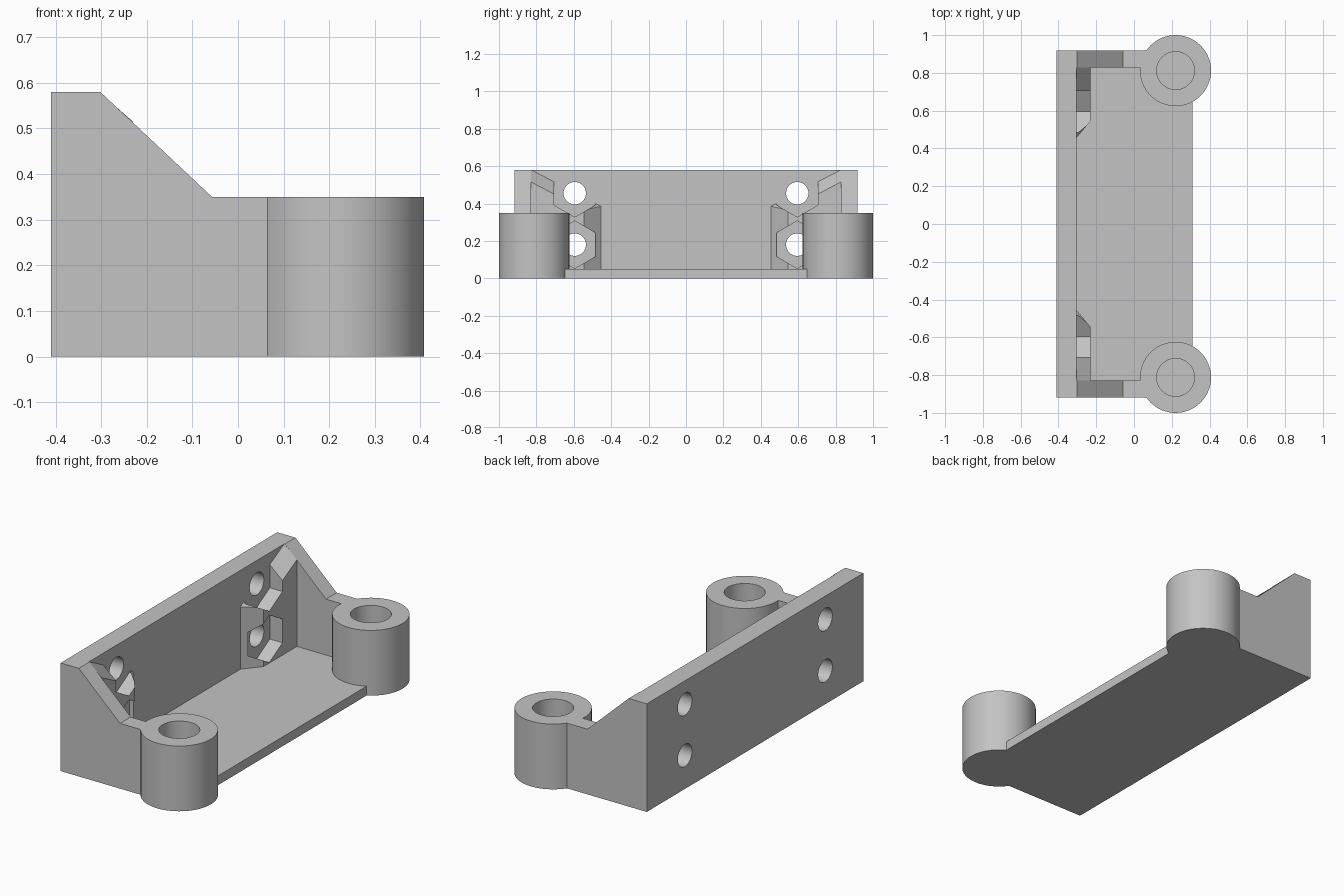
import bpy
import bmesh
from math import cos, sin, pi, radians
from mathutils import Vector

cube = bpy.data.objects.get("Cube")
if cube:
    bpy.data.objects.remove(cube, do_unlink=True)

grey = bpy.data.materials.new("plain grey")
grey.use_nodes = True
tone = (0.55, 0.55, 0.55, 1)
grey.diffuse_color = tone
grey.node_tree.nodes["Principled BSDF"].inputs["Base Color"].default_value = tone

# Shared dimensions
WALL_BACK, WALL_FACE, BLOCK_FACE = -0.41, -0.305, -0.23
FLOOR, RIB_IN, RIB_OUT, RIM = 0.05, 0.828, 0.918, 0.35
BOLT_Y, BOLT_HEIGHTS = 0.595, (0.18, 0.455)
POST_X, POST_Y = 0.22, 0.812


def loft(name, start, end):
    """Solid between two matching rings of 3D points."""
    bm = bmesh.new()
    a = [bm.verts.new(p) for p in start]
    b = [bm.verts.new(p) for p in end]
    bm.faces.new(a)
    bm.faces.new(b)
    for i in range(len(a)):
        j = (i + 1) % len(a)
        bm.faces.new((a[i], a[j], b[j], b[i]))
    bmesh.ops.recalc_face_normals(bm, faces=bm.faces)
    mesh = bpy.data.meshes.new(name)
    bm.to_mesh(mesh)
    bm.free()
    mesh.materials.append(grey)
    obj = bpy.data.objects.new(name, mesh)
    bpy.context.collection.objects.link(obj)
    return obj


def prism(name, profile, axis, low, high):
    """Extrude a 2D profile along the axis with the given index."""
    def place(d):
        ring = []
        for p in profile:
            q = list(p)
            q.insert(axis, d)
            ring.append(Vector(q))
        return ring
    return loft(name, place(low), place(high))


def ring(u, v, radius, sides):
    return [(u + radius * sin(2 * pi * i / sides), v + radius * cos(2 * pi * i / sides))
            for i in range(sides)]


def cut(target, cutters):
    """Subtract the cutters from the target and remove them."""
    bpy.context.view_layer.objects.active = target
    for c in cutters:
        c.hide_render = True
        mod = target.modifiers.new("cut", "BOOLEAN")
        mod.operation, mod.solver, mod.object = "DIFFERENCE", "EXACT", c
        bpy.ops.object.modifier_apply(modifier=mod.name)
        bpy.data.objects.remove(c, do_unlink=True)


def smooth(obj):
    bpy.ops.object.select_all(action="DESELECT")
    obj.select_set(True)
    bpy.context.view_layer.objects.active = obj
    bpy.ops.object.shade_smooth_by_angle(angle=radians(30))


# Floor plate, its front corners running under the posts
prism("floor_plate", [(WALL_BACK, -RIB_OUT), (0.1, -RIB_OUT), (0.1, -POST_Y), (0.31, -POST_Y),
                      (0.31, POST_Y), (0.1, POST_Y), (0.1, RIB_OUT), (WALL_BACK, RIB_OUT)],
      2, 0, FLOOR)

# Upright wall with four bolt holes
wall = prism("mounting_wall", [(WALL_BACK, 0), (WALL_FACE, 0), (WALL_FACE, 0.58), (WALL_BACK, 0.58)],
             1, -RIB_OUT, RIB_OUT)
cut(wall, [prism("bolt_cutter", ring(s * BOLT_Y, z, 0.06, 40), 0, -0.5, -0.2)
           for s in (-1, 1) for z in BOLT_HEIGHTS])
smooth(wall)

for s, side in ((1, "back"), (-1, "front")):
    # Sloped end rib reaching into the post
    prism(side + "_rib", [(WALL_BACK, 0), (WALL_BACK, 0.58), (-0.302, 0.58),
                          (-0.057, RIM), (0.1, RIM), (0.1, 0)], 1, s * RIB_IN, s * RIB_OUT)

    # Round post with a blind bore
    post = prism(side + "_post", ring(POST_X, s * POST_Y, 0.188, 64), 2, 0, RIM)
    cut(post, [prism("bore_cutter", ring(POST_X, s * POST_Y, 0.1, 64), 2, FLOOR + 0.002, 0.5)])
    smooth(post)

    # Tapered nut holder with hexagonal pockets
    at_wall = [(0.455, 0.03), (0.455, 0.385), (RIB_IN, 0.58), (RIB_IN, 0.03)]
    at_front = [(0.545, 0.03), (0.545, 0.365), (RIB_IN, 0.515), (RIB_IN, 0.03)]
    holder = loft(side + "_nut_holder", [(WALL_FACE, s * y, z) for y, z in at_wall],
                  [(BLOCK_FACE, s * y, z) for y, z in at_front])
    cut(holder, [prism("nut_cutter", ring(s * BOLT_Y, z, 0.127, 6), 0, -0.35, -0.15)
                 for z in BOLT_HEIGHTS])
